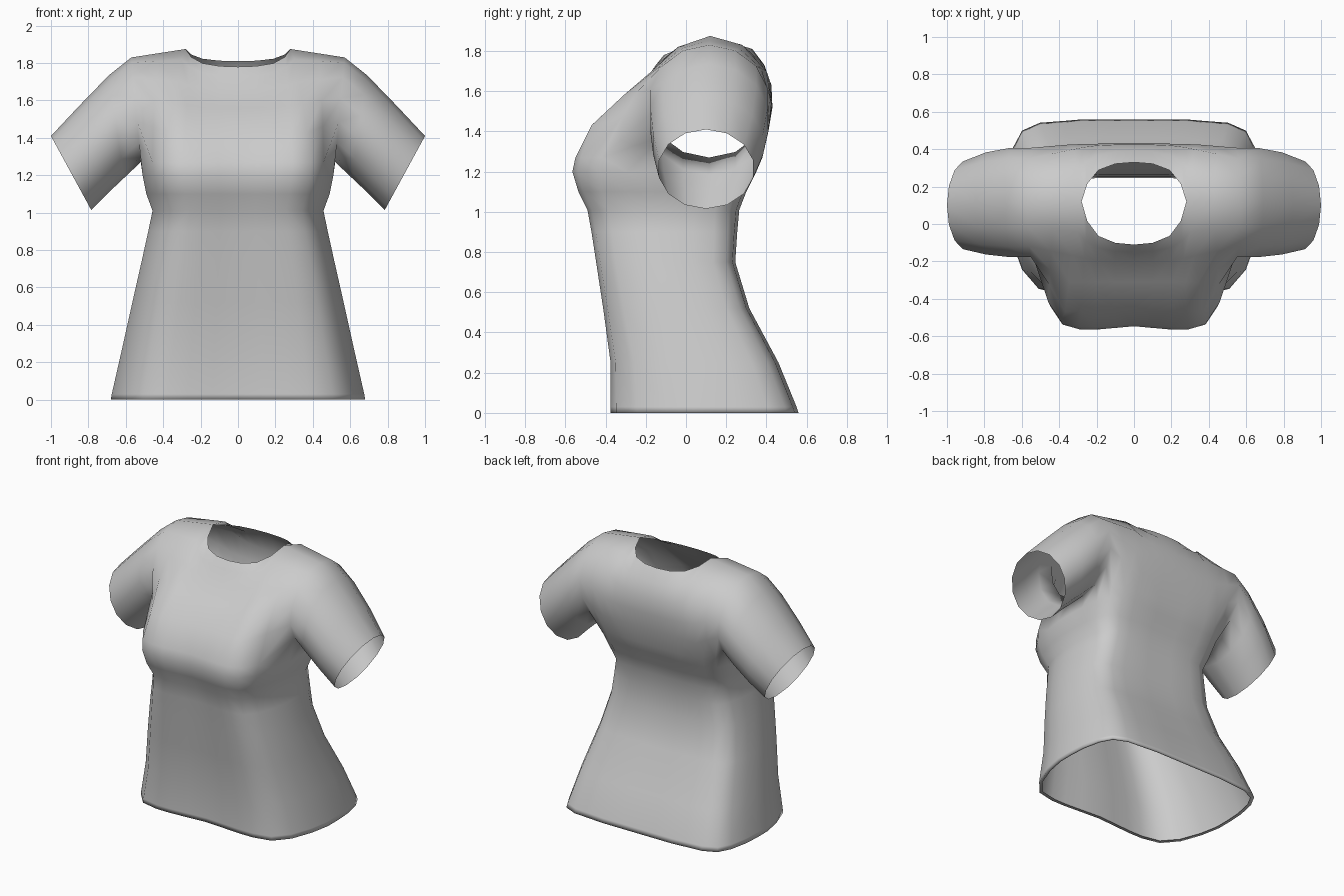
import bpy, bmesh, math
from mathutils import Vector

cube = bpy.data.objects.get("Cube")
if cube:
    bpy.data.objects.remove(cube)

cloth = bpy.data.materials.new("grey_cloth")
cloth.use_nodes = True
GREY = (0.6, 0.6, 0.6, 1)
cloth.diffuse_color = GREY
cloth.node_tree.nodes["Principled BSDF"].inputs["Base Color"].default_value = GREY

bm = bmesh.new()


def add(point):
    return bm.verts.new(point)


def bridge(a, b, closed=False):
    """Join two equally long rows of vertices with quads."""
    for i in range(len(a) if closed else len(a) - 1):
        j = (i + 1) % len(a)
        quad = list(dict.fromkeys((a[i], a[j], b[j], b[i])))
        if len(quad) > 2:
            bm.faces.new(quad)


# Half outline of the body, front centre to back centre: share of width, depth
OUTLINE = [(0, -.96), (.2, -.98), (.4, -1), (.56, -1), (.75, -.94), (.88, -.72),
           (.96, -.4), (1, -.1), (1, .15), (.99, .4), (.95, .68), (.88, .87),
           (.74, .96), (.56, .98), (.4, 1), (.2, 1), (0, 1)]


def body_ring(z, width, front, back):
    mid, half = (front + back) / 2, (back - front) / 2
    return [Vector((u * width, mid + v * half, z)) for u, v in OUTLINE]


# Sleeve rings, shoulder to cuff: bottom x z, top x z, middle y, half depth
SLEEVE = [(.52, 1.27, .57, 1.83, .115, .3), (.61, 1.185, .69, 1.735, .115, .3),
          (.7, 1.1, .85, 1.57, .11, .28), (.785, 1.015, 1, 1.41, .1, .24)]
SIDES = 14


def sleeve_ring(bx, bz, tx, tz, y, depth):
    low, high = Vector((bx, y, bz)), Vector((tx, y, tz))
    ring = []
    for i in range(SIDES):
        a = math.tau * (i + 2) / SIDES - math.pi / 2
        offset = Vector((0, -depth * math.cos(a), 0))
        ring.append((low + high) / 2 + (high - low) / 2 * math.sin(a) + offset)
    return ring


sleeve = [[add(p) for p in sleeve_ring(*s)] for s in SLEEVE]
for a, b in zip(sleeve, sleeve[1:]):
    bridge(a, b, closed=True)
armhole = sleeve[0]

# Chest and back profiles (y, z) up to the neckline: at the centre, at the neck side
FRONT = ([(-.53, 1.27), (-.46, 1.44), (-.31, 1.56), (-.2, 1.66), (-.15, 1.73), (-.11, 1.78)],
         [(-.55, 1.27), (-.47, 1.43), (-.31, 1.58), (-.17, 1.7), (-.04, 1.82), (.12, 1.875)])
BACK = ([(.38, 1.27), (.41, 1.4), (.43, 1.52), (.425, 1.63), (.39, 1.73), (.33, 1.81)],
        [(.38, 1.27), (.41, 1.4), (.425, 1.54), (.4, 1.7), (.28, 1.83), (.12, 1.875)])
NECK_X = (0, .1, .19, .25, .28)
BLEND = (0, .04, .2, .55, 1)
TOP = 5

chest = body_ring(1.27, .52, -.55, .38)
neck_side = add((NECK_X[-1], *FRONT[1][-1]))
shoulder_top = add((neck_side.co + armhole[TOP].co) / 2)


def panel(profiles, base, arm):
    """Columns from the centre to the armhole; returns the lower row."""
    columns = []
    for k, (neck_x, t) in enumerate(zip(NECK_X, BLEND)):
        col = [add(base[k])]
        for j in range(1, TOP + 1):
            if k == 4 and j == TOP:
                col.append(neck_side)
                continue
            p = Vector(profiles[0][j]).lerp(Vector(profiles[1][j]), t)
            x = base[k].x + (neck_x - base[k].x) * j / TOP
            col.append(add((x, p.x, p.y)))
        columns.append(col)
    last = columns[-1]
    middle = [add(base[5])]
    middle += [add((last[j].co + arm[j].co) / 2) for j in range(1, TOP)]
    columns += [middle + [shoulder_top], arm]
    for a, b in zip(columns, columns[1:]):
        bridge(a, b)
    return [c[0] for c in columns]


front_row = panel(FRONT, chest, armhole[:TOP + 1])
back_row = panel(BACK, chest[::-1], armhole[TOP:2 * TOP + 1][::-1])
row = front_row + armhole[:2 * TOP:-1] + back_row[::-1]

# Bust, waist and flared skirt down to the hem: z, half width, front y, back y
BODY = [(1.2, .51, -.565, .35), (1.1, .49, -.535, .3), (1.01, .457, -.49, .265),
        (.9, .48, -.47, .255), (.75, .513, -.447, .245), (.52, .565, -.412, .315),
        (.25, .625, -.375, .46), (.03, .675, -.375, .55), (0, .68, -.375, .56),
        (.003, .66, -.355, .54)]
for level in BODY:
    ring = [add(p) for p in body_ring(*level)]
    bridge(row, ring)
    row = ring

bmesh.ops.recalc_face_normals(bm, faces=bm.faces)
mesh = bpy.data.meshes.new("shirt")
bm.to_mesh(mesh)
bm.free()
mesh.materials.append(cloth)
mesh.shade_smooth()
shirt = bpy.data.objects.new("shirt", mesh)
bpy.context.collection.objects.link(shirt)

# Other half
mirror = shirt.modifiers.new("mirror", "MIRROR")
mirror.use_clip = True
